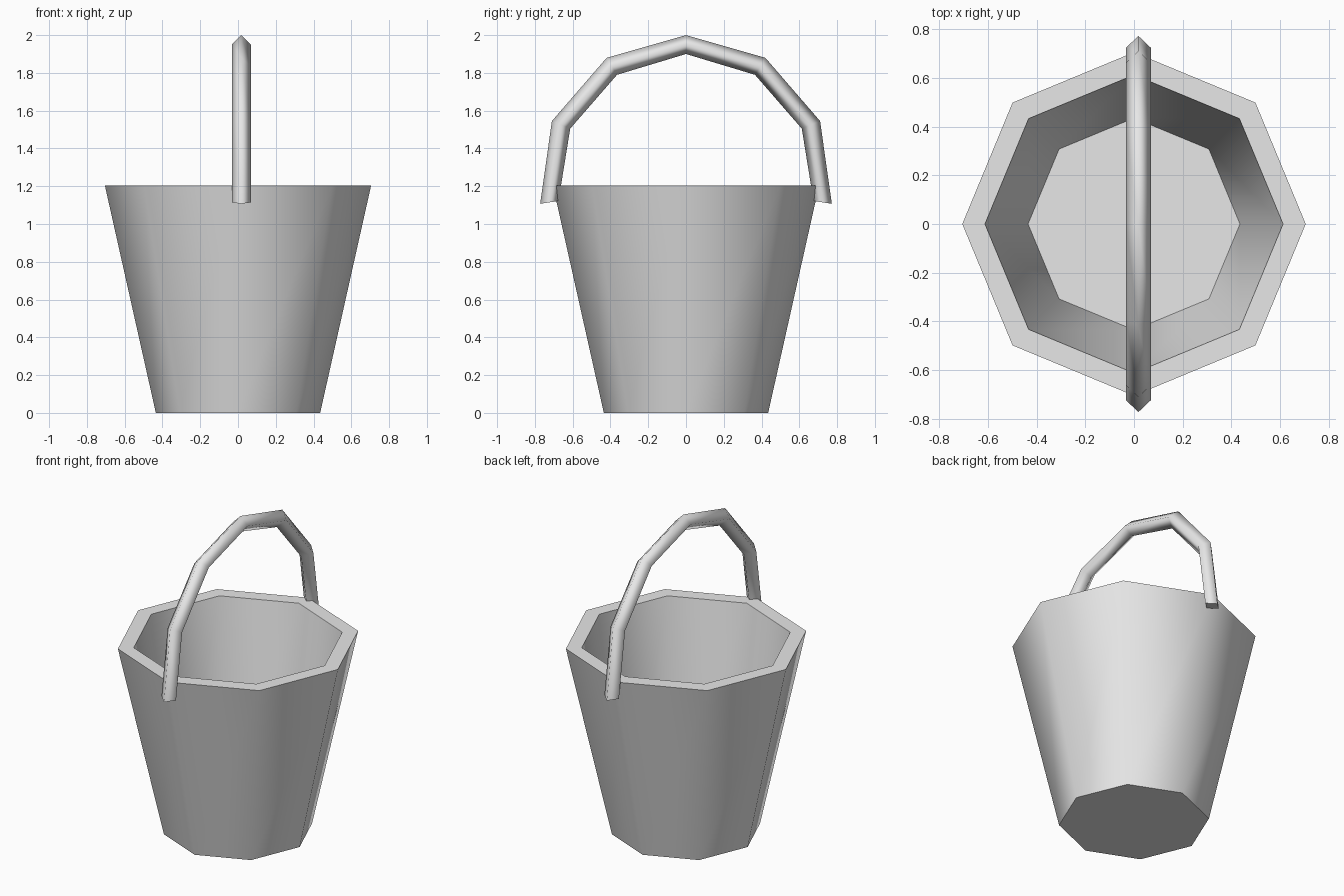
import bpy, bmesh
from math import cos, sin, pi

default = bpy.data.objects.get("Cube")
if default:
    bpy.data.objects.remove(default, do_unlink=True)

# Single plain grey
grey = bpy.data.materials.new("bucket_grey")
grey.use_nodes = True
grey.diffuse_color = (0.8, 0.8, 0.8, 1)
grey.node_tree.nodes["Principled BSDF"].inputs["Base Color"].default_value = (0.8, 0.8, 0.8, 1)


def loft(name, rings, flat_bands=()):
    """Bridge rings of points, cap both ends, smooth all but the caps and flat bands."""
    bm = bmesh.new()
    loops = [[bm.verts.new(p) for p in ring] for ring in rings]
    flat = {bm.faces.new(loops[0]), bm.faces.new(loops[-1])}
    n = len(loops[0])
    for band, (a, b) in enumerate(zip(loops, loops[1:])):
        for i in range(n):
            j = (i + 1) % n
            face = bm.faces.new((a[i], a[j], b[j], b[i]))
            if band in flat_bands:
                flat.add(face)
    bmesh.ops.recalc_face_normals(bm, faces=bm.faces)
    for face in bm.faces:
        face.smooth = face not in flat
    for edge in bm.edges:
        edge.smooth = not any(f in flat for f in edge.link_faces)
    mesh = bpy.data.meshes.new(name)
    bm.to_mesh(mesh)
    bm.free()
    mesh.materials.append(grey)
    obj = bpy.data.objects.new(name, mesh)
    bpy.context.collection.objects.link(obj)
    return obj


def octagon(radius, z):
    return [(radius * cos(i * pi / 4), radius * sin(i * pi / 4), z) for i in range(8)]


# Tapered eight-sided pail: outer wall, flat rim, inner wall, floor
loft("bucket", [octagon(0.435, 0), octagon(0.705, 1.205),
                octagon(0.612, 1.205), octagon(0.435, 0.01)], flat_bands=(1,))

# Arched handle with a diamond section: outer and inner (y, z) at each joint
half = [((0.772, 1.107), (0.675, 1.122)),
        ((0.71, 1.545), (0.613, 1.505)),
        ((0.42, 1.88), (0.365, 1.79))]
joints = half + [((0, 2.0), (0, 1.9))]
joints += [((-o[0], o[1]), (-i[0], i[1])) for o, i in reversed(half)]

CX, R = 0.018, 0.051
rings = []
for (oy, oz), (iy, iz) in joints:
    my, mz = (oy + iy) / 2, (oz + iz) / 2
    rings.append([(CX, oy, oz), (CX + R, my, mz), (CX, iy, iz), (CX - R, my, mz)])
loft("handle", rings)
